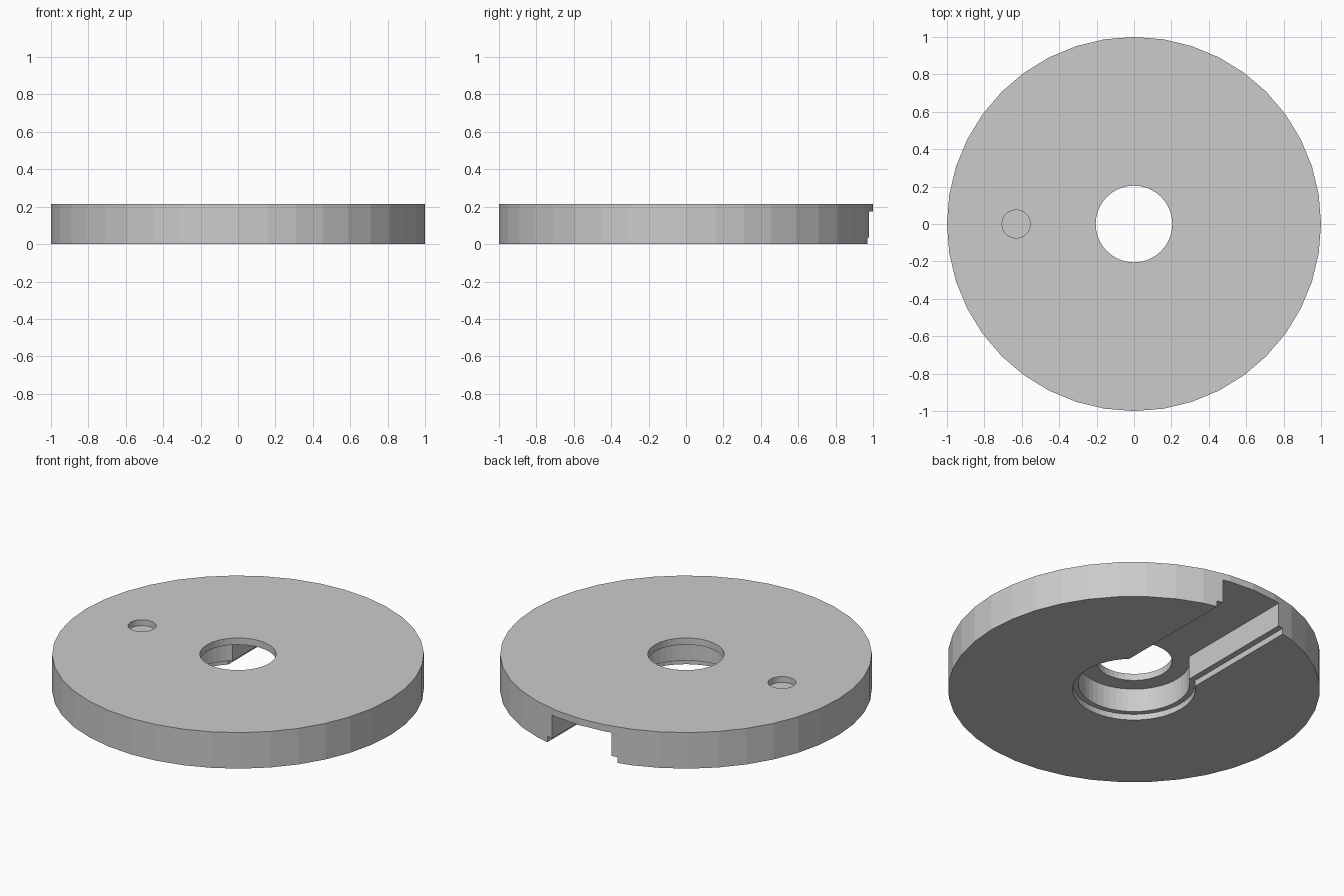
import bpy
import bmesh
from math import cos, sin, tau, asin, pi

cube = bpy.data.objects.get("Cube")
if cube:
    bpy.data.objects.remove(cube, do_unlink=True)

HEIGHT = 0.214
POCKET_TOP = 0.174
LIP_TOP = 0.035
SIDES = 40

grey = bpy.data.materials.new("plain grey")
grey.use_nodes = True
grey.diffuse_color = (0.6, 0.6, 0.6, 1)
grey.node_tree.nodes["Principled BSDF"].inputs["Base Color"].default_value = (0.6, 0.6, 0.6, 1)


def circle(radius, cx=0):
    return [(cx + radius * cos(tau * i / SIDES), radius * sin(tau * i / SIDES))
            for i in range(SIDES)]


def keyhole(radius, half_width):
    """Round pocket with a parallel slot running out past the back rim."""
    gap = asin(half_width / radius)
    start, sweep = pi / 2 + gap, tau - 2 * gap
    arc = [(radius * cos(start + sweep * i / SIDES), radius * sin(start + sweep * i / SIDES))
           for i in range(SIDES + 1)]
    return arc + [(half_width, 1.2), (-half_width, 1.2)]


def prism(name, outline, bottom, top):
    bm = bmesh.new()
    base = bm.faces.new([bm.verts.new((x, y, bottom)) for x, y in outline])
    lid = bmesh.ops.extrude_face_region(bm, geom=[base])["geom"]
    moved = [v for v in lid if isinstance(v, bmesh.types.BMVert)]
    bmesh.ops.translate(bm, verts=moved, vec=(0, 0, top - bottom))
    bmesh.ops.recalc_face_normals(bm, faces=bm.faces)
    mesh = bpy.data.meshes.new(name)
    bm.to_mesh(mesh)
    bm.free()
    mesh.materials.append(grey)
    obj = bpy.data.objects.new(name, mesh)
    bpy.context.collection.objects.link(obj)
    return obj


# Main disc
disc = prism("disc", circle(1), 0, HEIGHT)

# Keyhole pocket, its wider bottom step, the centre bore and the shallow dimple
cutters = [
    prism("pocket_cutter", keyhole(0.3, 0.195), -0.1, POCKET_TOP),
    prism("step_cutter", keyhole(0.33, 0.23), -0.1, LIP_TOP),
    prism("bore_cutter", circle(0.205), -0.1, HEIGHT + 0.1),
    prism("dimple_cutter", circle(0.075, -0.63), HEIGHT - 0.035, HEIGHT + 0.1),
]
for cutter in cutters:
    cutter.hide_render = True
    mod = disc.modifiers.new(cutter.name, 'BOOLEAN')
    mod.operation = 'DIFFERENCE'
    mod.solver = 'EXACT'
    mod.object = cutter

# Apply the cuts, then drop the cutters
bpy.context.view_layer.objects.active = disc
disc.select_set(True)
for mod in list(disc.modifiers):
    bpy.ops.object.modifier_apply(modifier=mod.name)
for cutter in cutters:
    bpy.data.objects.remove(cutter, do_unlink=True)
